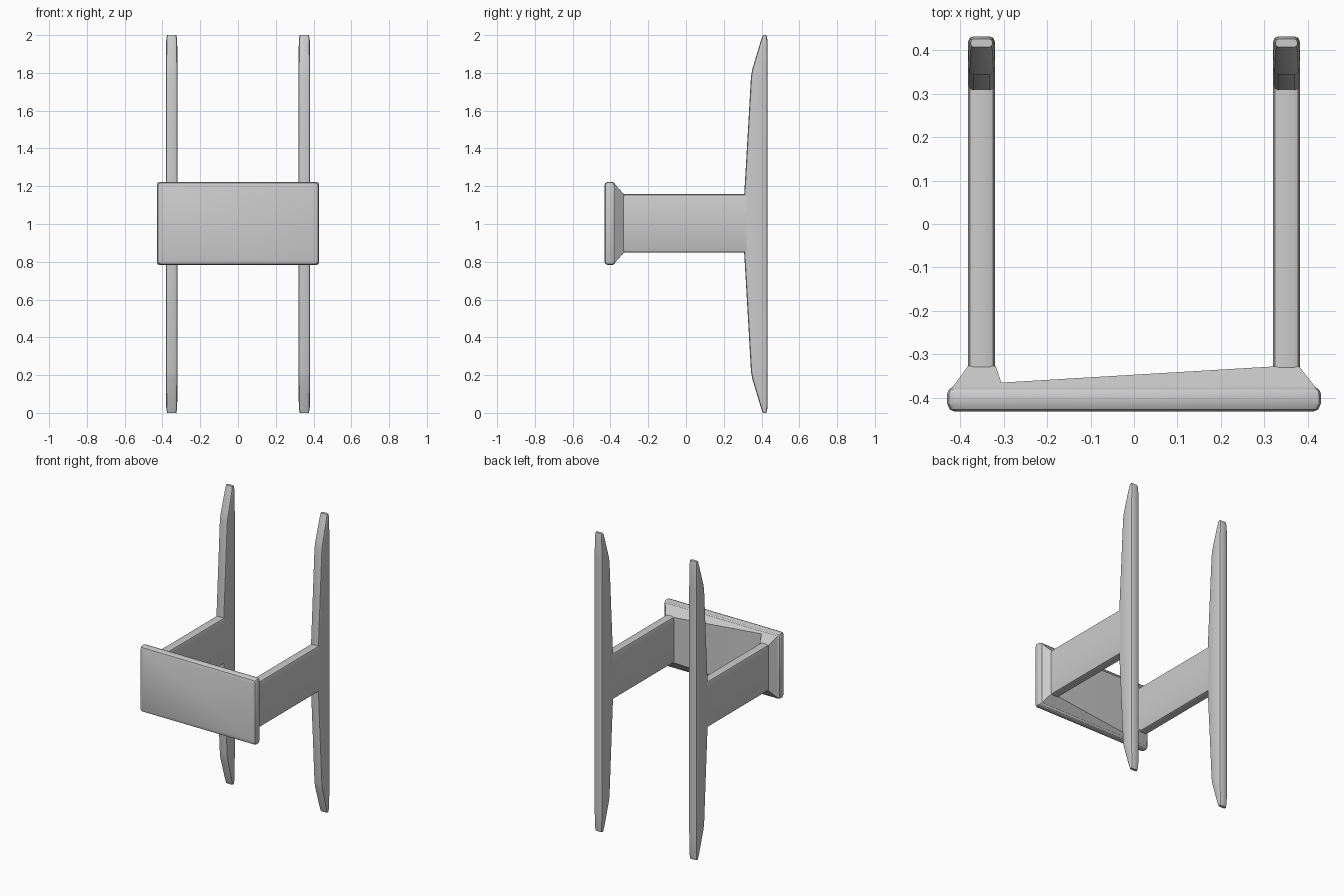
import bpy, bmesh, math

if "Cube" in bpy.data.objects:
    bpy.data.objects.remove(bpy.data.objects["Cube"])

ZC = 1.003  # height of the arms and plate centre


def finish(name, bm):
    bmesh.ops.recalc_face_normals(bm, faces=bm.faces)
    mesh = bpy.data.meshes.new(name)
    bm.to_mesh(mesh)
    bm.free()
    obj = bpy.data.objects.new(name, mesh)
    bpy.context.collection.objects.link(obj)
    bpy.ops.object.select_all(action='DESELECT')
    obj.select_set(True)
    bpy.context.view_layer.objects.active = obj
    bpy.ops.object.shade_smooth_by_angle(angle=math.radians(28))
    return obj


def rounded_rect(u0, u1, v0, v1, r):
    """Rectangle outline with two-segment rounded corners."""
    corners = [(u1 - r, v1 - r), (u0 + r, v1 - r), (u0 + r, v0 + r), (u1 - r, v0 + r)]
    return [(cu + r * math.cos(math.radians(90 * i + a)),
             cv + r * math.sin(math.radians(90 * i + a)))
            for i, (cu, cv) in enumerate(corners) for a in (0, 45, 90)]


def loft(name, rings):
    bm = bmesh.new()
    rows = [[bm.verts.new(p) for p in ring] for ring in rings]
    n = len(rows[0])
    for a, b in zip(rows, rows[1:]):
        for i in range(n):
            bm.faces.new((a[i], a[(i + 1) % n], b[(i + 1) % n], b[i]))
    bm.faces.new(rows[0])
    bm.faces.new(rows[-1])
    return finish(name, bm)


def hull(name, points):
    """Convex block from (x, y, half height) points, symmetric about ZC."""
    bm = bmesh.new()
    for x, y, h in points:
        bm.verts.new((x, y, ZC + h))
        bm.verts.new((x, y, ZC - h))
    bmesh.ops.convex_hull(bm, input=bm.verts)
    bmesh.ops.dissolve_limit(bm, angle_limit=0.01, verts=bm.verts, edges=bm.edges)
    return finish(name, bm)


# Front plate: rounded slab
plate_rings = []
for y, inset in ((-0.432, 0.018), (-0.427, 0.006), (-0.414, 0), (-0.39, 0),
                 (-0.381, 0.004), (-0.375, 0.012)):
    outline = rounded_rect(-0.43 + inset, 0.43 - inset,
                           ZC - 0.22 + inset, ZC + 0.22 - inset, 0.014)
    plate_rings.append([(x, y, z) for x, z in outline])
loft("front_plate", plate_rings)

# Slanted backing of the plate and the flared socket of the left arm
hull("plate_backing", [(-0.418, -0.376, 0.208), (0.418, -0.376, 0.208),
                       (-0.305, -0.365, 0.195), (0.32, -0.328, 0.152), (0.38, -0.328, 0.152)])
hull("left_arm_socket", [(-0.418, -0.376, 0.208), (-0.302, -0.376, 0.208),
                         (-0.382, -0.327, 0.152), (-0.318, -0.327, 0.152)])

# Upper half of an upright: height above centre, front y, back y, half width
upper = [(0.155, 0.308, 0.432, 0.031), (0.48, 0.327, 0.432, 0.031),
         (0.78, 0.344, 0.432, 0.031), (0.82, 0.351, 0.432, 0.031),
         (0.97, 0.396, 0.432, 0.029), (1.0, 0.407, 0.426, 0.025)]
levels = [(-h, *rest) for h, *rest in reversed(upper)] + upper

for side, sx in (("left", -0.351), ("right", 0.351)):
    # Arm from plate to upright
    section = rounded_rect(sx - 0.031, sx + 0.031, ZC - 0.155, ZC + 0.155, 0.014)
    loft(side + "_arm", [[(x, y, z) for x, z in section] for y in (-0.345, 0.321)])
    # Tall tapered upright
    loft(side + "_upright", [
        [(x, y, 1 + h) for x, y in
         rounded_rect(sx - w, sx + w, front, back, min(0.013, (back - front) * 0.4))]
        for h, front, back, w in levels])
